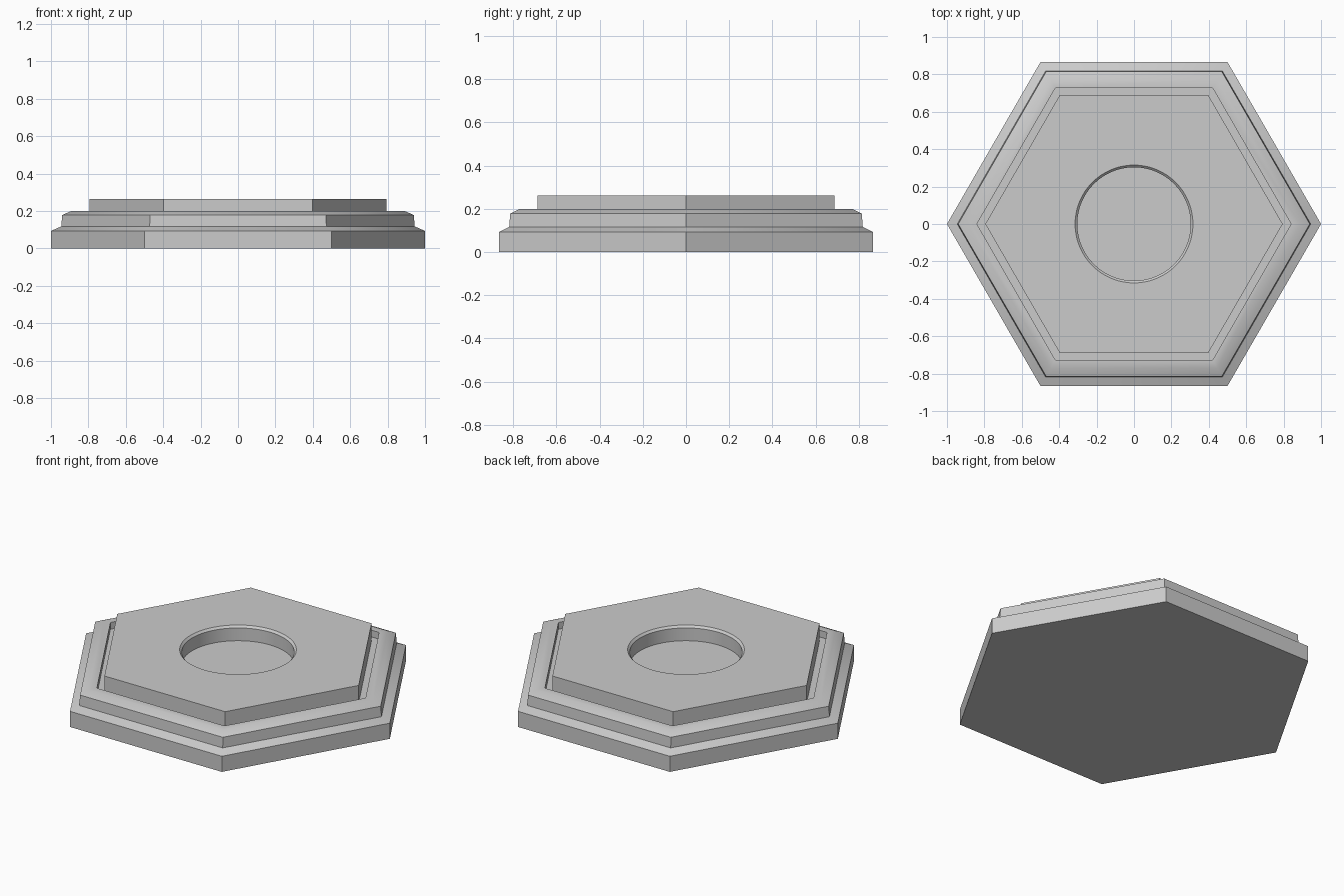
import bpy, bmesh, math

default = bpy.data.objects.get("Cube")
if default:
    bpy.data.objects.remove(default, do_unlink=True)

GREY = (0.6, 0.6, 0.6, 1)
mat = bpy.data.materials.new("plain grey")
mat.use_nodes = True
mat.diffuse_color = GREY
mat.node_tree.nodes["Principled BSDF"].inputs["Base Color"].default_value = GREY

HEX, ROUND = 6, 96
STEP = ROUND // HEX


def ring(bm, sides, radius, z):
    return [bm.verts.new((radius * math.cos(math.tau * i / sides),
                          radius * math.sin(math.tau * i / sides), z))
            for i in range(sides)]


def loft(bm, sides, profile):
    """Stack rings along a (radius, height) profile; return first and last."""
    rings = [ring(bm, sides, r, z) for r, z in profile]
    for a, b in zip(rings, rings[1:]):
        for i in range(sides):
            j = (i + 1) % sides
            bm.faces.new((a[i], a[j], b[j], b[i]))
    return rings[0], rings[-1]


bm = bmesh.new()

# Stepped hexagonal base, groove and raised platform
bottom, rim = loft(bm, HEX, [
    (1.0, 0), (1.0, 0.093), (0.945, 0.117), (0.94, 0.178), (0.89, 0.2),
    (0.84, 0.2), (0.84, 0.16), (0.795, 0.16), (0.795, 0.263)])
bm.faces.new(bottom[::-1])

# Round recess with a chamfered lip
lip, floor = loft(bm, ROUND, [(0.315, 0.263), (0.303, 0.251), (0.303, 0.175)])
bm.faces.new(floor)

# Flat platform top between the hexagon and the recess
for i in range(HEX):
    arc = [lip[(i * STEP + k) % ROUND] for k in range(STEP + 1)]
    bm.faces.new([rim[i], rim[(i + 1) % HEX]] + arc[::-1])

bmesh.ops.recalc_face_normals(bm, faces=bm.faces)
mesh = bpy.data.meshes.new("hexagonal_plinth")
bm.to_mesh(mesh)
bm.free()
mesh.materials.append(mat)
plinth = bpy.data.objects.new("hexagonal_plinth", mesh)
bpy.context.collection.objects.link(plinth)

bpy.ops.object.select_all(action="DESELECT")
plinth.select_set(True)
bpy.context.view_layer.objects.active = plinth
bpy.ops.object.shade_smooth_by_angle(angle=math.radians(30))
